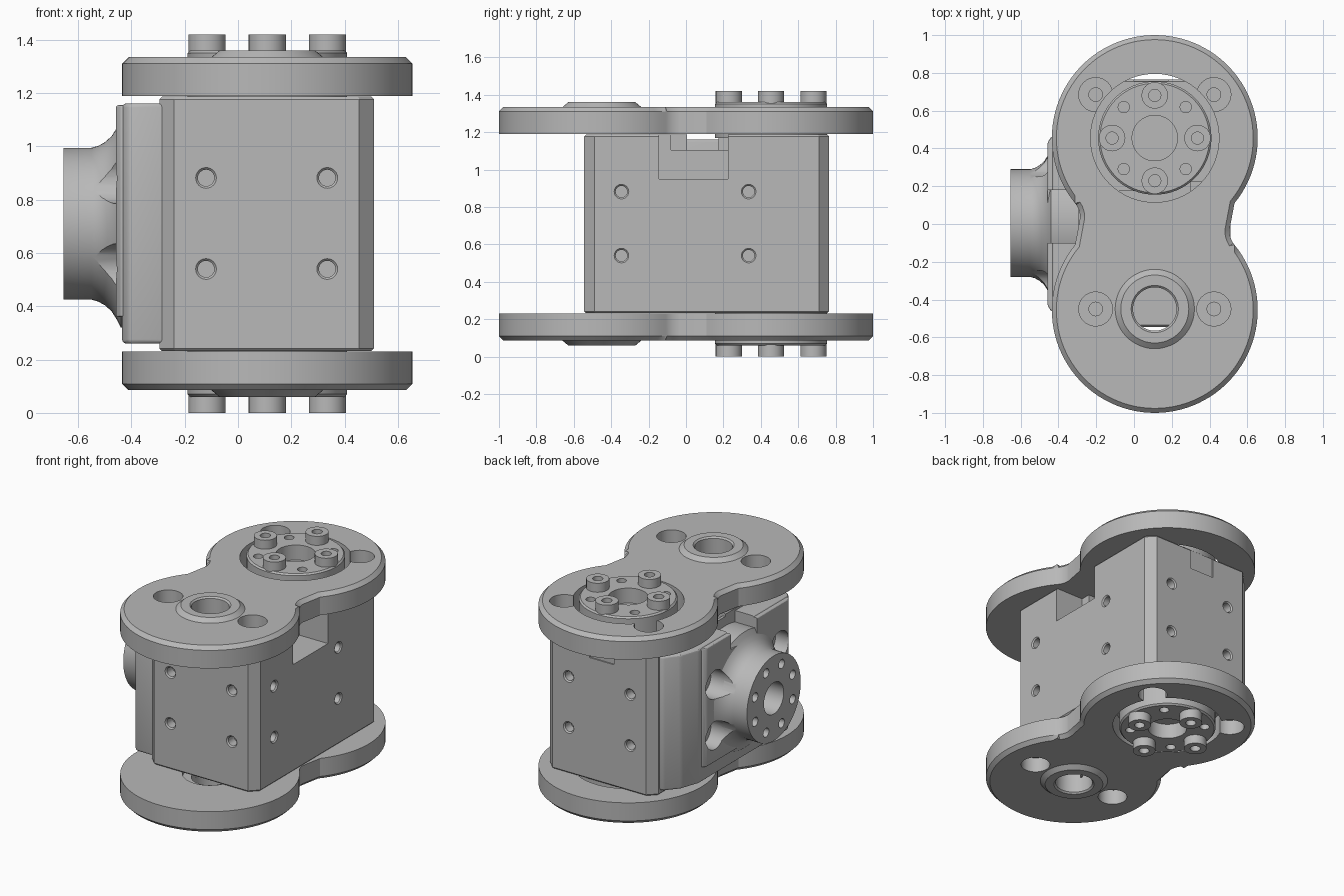
import bpy, bmesh, math
from math import sin, cos, pi
from mathutils import Vector, Matrix

cube = bpy.data.objects.get("Cube")
if cube:
    bpy.data.objects.remove(cube, do_unlink=True)

grey = bpy.data.materials.new("machined_grey")
grey.use_nodes = True
colour = (0.48, 0.48, 0.48, 1)
grey.diffuse_color = colour
grey.node_tree.nodes["Principled BSDF"].inputs["Base Color"].default_value = colour

MID = 0.71          # mid height, mirror plane
CX, CY = 0.11, 0.455  # joint axis offsets
AXES = {"z": Matrix(), "x": Matrix.Rotation(pi / 2, 4, "Y"), "-x": Matrix.Rotation(-pi / 2, 4, "Y"),
        "y": Matrix.Rotation(-pi / 2, 4, "X"), "-y": Matrix.Rotation(pi / 2, 4, "X")}


def finish(name, bm):
    bmesh.ops.remove_doubles(bm, verts=bm.verts, dist=1e-5)
    bmesh.ops.recalc_face_normals(bm, faces=bm.faces)
    me = bpy.data.meshes.new(name)
    bm.to_mesh(me)
    bm.free()
    me.materials.append(grey)
    ob = bpy.data.objects.new(name, me)
    bpy.context.collection.objects.link(ob)
    return ob


def lathe(name, profile, origin, axis="z", n=48):
    """Solid of revolution; profile is (radius, height) from axis to axis."""
    bm = bmesh.new()
    rings = [[bm.verts.new((r * cos(2 * pi * i / n), r * sin(2 * pi * i / n), h)) for i in range(n)]
             if r else [bm.verts.new((0, 0, h))] * n for r, h in profile]
    for a, b in zip(rings, rings[1:]):
        for i in range(n):
            j = (i + 1) % n
            bm.faces.new(list(dict.fromkeys((a[i], a[j], b[j], b[i]))))
    bm.transform(Matrix.Translation(origin) @ AXES[axis])
    return finish(name, bm)


def rod(name, r, lo, hi, origin, axis="z", n=32):
    return lathe(name, [(0, lo), (r, lo), (r, hi), (0, hi)], origin, axis, n)


def prism(name, outline, z0, z1, top=0.0, bottom=0.0, corner=0.0):
    """Extruded outline with optional chamfers."""
    bm = bmesh.new()
    base = bm.faces.new([bm.verts.new((x, y, z0)) for x, y in outline])
    ext = bmesh.ops.extrude_face_region(bm, geom=[base])["geom"]
    bmesh.ops.translate(bm, vec=(0, 0, z1 - z0), verts=[v for v in ext if isinstance(v, bmesh.types.BMVert)])
    if corner:
        bmesh.ops.bevel(bm, geom=list(bm.edges), offset=corner, segments=3, profile=0.5, affect="EDGES")
    for z, width in ((z0, bottom), (z1, top)):
        edges = [e for e in bm.edges if all(abs(v.co.z - z) < 1e-5 for v in e.verts)]
        if width:
            bmesh.ops.bevel(bm, geom=edges, offset=width, segments=1, affect="EDGES")
    return finish(name, bm)


def box(x0, x1, y0, y1, z0, z1):
    return prism("cutter", [(x0, y0), (x1, y0), (x1, y1), (x0, y1)], z0, z1)


def bake(ob):
    me = bpy.data.meshes.new_from_object(ob.evaluated_get(bpy.context.evaluated_depsgraph_get()))
    ob.modifiers.clear()
    ob.data = me


def cut(obs, cutters):
    """Subtract every cutter, then discard the cutters."""
    for ob in obs:
        for c in cutters:
            c.hide_render = True
            m = ob.modifiers.new("cut", "BOOLEAN")
            m.operation, m.solver, m.object = "DIFFERENCE", "EXACT", c
        bake(ob)
    for c in cutters:
        bpy.data.objects.remove(c, do_unlink=True)


def mirror_down(ob):
    """Repeat an upper part below the mid plane."""
    ob.data.transform(Matrix.Translation((0, 0, -MID)))
    ob.location.z = MID
    ob.modifiers.new("mirror", "MIRROR").use_axis = (False, False, True)
    ob.modifiers["mirror"].use_mirror_merge = False
    bake(ob)


def arc(cx, cy, r, a0, a1, n):
    return [(cx + r * cos(a0 + (a1 - a0) * i / n), cy + r * sin(a0 + (a1 - a0) * i / n)) for i in range(n + 1)]


# Link plates: two discs joined by a filleted waist
R, WAIST, FIL = 0.545, 0.395, 0.12
fx = WAIST + FIL
fy = CY - math.sqrt((R + FIL) ** 2 - fx ** 2)
t = math.atan2(fy - CY, fx)
half = arc(0, CY, R, t, pi - t, 72)
half += arc(-fx, fy, FIL, -t, 0, 8)
outline = [(CX + x, y) for x, y in half] + [(CX - x, -y) for x, y in half]
plate = prism("link_plates", outline, 1.19, 1.335, top=0.024)

# Idler boss on the plate, with a through hole
boss = lathe("idler_bosses", [(0.115, 1.25), (0.21, 1.25), (0.21, 1.335), (0.18, 1.36), (0.125, 1.36),
                              (0.115, 1.35), (0.115, 1.25)], (CX, -CY + 0.005, 0))
cuts = [rod("cutter", 0.34, 1.1, 1.5, (CX, CY, 0), n=64), rod("cutter", 0.116, 1.1, 1.5, (CX, -CY + 0.005, 0), n=48),
        rod("cutter", 0.17, 1.1, 1.215, (CX, -CY + 0.005, 0), n=48)]
for sx in (-1, 1):
    for y in (0.685, -0.45):
        x = CX + sx * 0.313
        cuts.append(lathe("cutter", [(0, 1.21), (0.036, 1.21), (0.036, 1.235), (0.09, 1.235), (0.09, 1.5), (0, 1.5)],
                          (x, y, 0), n=32))
cut([plate], cuts)

# Drive horn with recessed centre and small holes
horn = lathe("drive_horns", [(0, 1.17), (0.3, 1.17), (0.3, 1.35), (0.29, 1.36), (0.12, 1.36),
                             (0.12, 1.26), (0, 1.26)], (CX, CY, 0), n=64)
cut([horn], [rod("cutter", 0.03, 1.28, 1.5, (CX + 0.232 * cos(a), CY + 0.232 * sin(a), 0), n=20)
             for a in (pi / 4 + k * pi / 2 for k in range(4))])
upper = [plate, boss, horn]

# Socket bolts on the horn
for k in range(4):
    a = k * pi / 2
    upper.append(lathe("horn_bolts_%d" % (k + 1), [(0, 1.35), (0.07, 1.35), (0.07, 1.42), (0.032, 1.42), (0.032, 1.37),
                 (0, 1.37)], (CX + 0.226 * cos(a), CY + 0.226 * sin(a), 0), n=32))
for ob in upper:
    mirror_down(ob)

# Motor body with chamfered corners
X0, X1, Y0, Y1, C = -0.295, 0.51, -0.545, 0.765, 0.055
body = prism("motor_body", [(X0 + C, Y0), (X1 - C, Y0), (X1, Y0 + C), (X1, Y1 - C), (X1 - C, Y1), (X0 + C, Y1),
             (X0, Y1 - C), (X0, Y0 + C)], 0.232, 1.187, top=0.01, bottom=0.01)
cuts = [box(0.3, 0.7, -0.145, 0.225, 0.95, 1.3), box(-0.5, 0.7, 0.005, 0.175, 1.105, 1.3),
        box(0.1, 0.7, -0.08, 0.225, 1.105, 1.3), box(0.0, 0.18, Y1 - 0.008, 0.9, 1.05, 1.3)]
screw = [(0, -0.07), (0.031, -0.07), (0.031, -0.008), (0.04, 0.001), (0.04, 0.05), (0, 0.05)]
for z in (0.54, 0.882):
    for x in (-0.12, 0.335):
        cuts.append(lathe("cutter", screw, (x, Y0, z), "-y", 24))
        cuts.append(lathe("cutter", screw, (x, Y1, z), "y", 24))
    for y in (-0.345, 0.335):
        cuts.append(lathe("cutter", screw, (X1, y, z), "x", 24))
cut([body], cuts)

# Side cover with raised pad
cover = prism("side_cover", [(X0 + 0.03, 0.7), (X0 - 0.02, 0.7), (-0.39, 0.61), (-0.435, 0.48), (-0.435, -0.46),
              (-0.41, -0.5), (X0 + 0.03, -0.5)], 0.26, 1.162, corner=0.016)
pad = prism("cover_pad", [(-0.35, 0.46), (-0.44, 0.46), (-0.458, 0.43), (-0.458, -0.43), (-0.44, -0.46),
            (-0.35, -0.46)], 0.36, 1.155, corner=0.008)
cut([cover, pad], [box(-0.8, X0, -0.1, 0.18, 1.05, 1.4)])

# Output neck flaring into the cover
neck = lathe("output_neck", [(0, 0.28), (0.39, 0.28), (0.39, 0.44), (0.36, 0.455), (0.328, 0.475), (0.306, 0.5),
             (0.292, 0.525), (0.285, 0.55), (0.285, 0.655), (0.105, 0.655), (0.105, 0.5), (0, 0.5)],
             (0, 0.005, MID), "-x", 72)
cut([neck], [rod("cutter", 0.03, 0.58, 0.8, (0, 0.005 + 0.215 * cos(a), MID + 0.215 * sin(a)), "-x", 20)
             for a in (pi / 8 + k * pi / 4 for k in range(8))])

# Scooped screw pockets around the neck
cuts = []
for y in (-0.34, 0.345):
    for z in (0.54, 0.88):
        cuts.append(lathe("cutter", [(0, 0.31), (0.035, 0.31), (0.035, 0.36), (0.095, 0.36), (0.095, 0.6), (0, 0.6)],
                          (0, y, z), "-x", 36))
cut([cover, pad, neck], cuts)

# Smooth round walls, keep edges sharp
bpy.ops.object.select_all(action="DESELECT")
for ob in upper + [body, cover, pad, neck]:
    ob.select_set(True)
    bpy.context.view_layer.objects.active = ob
bpy.ops.object.shade_smooth_by_angle(angle=math.radians(25))
